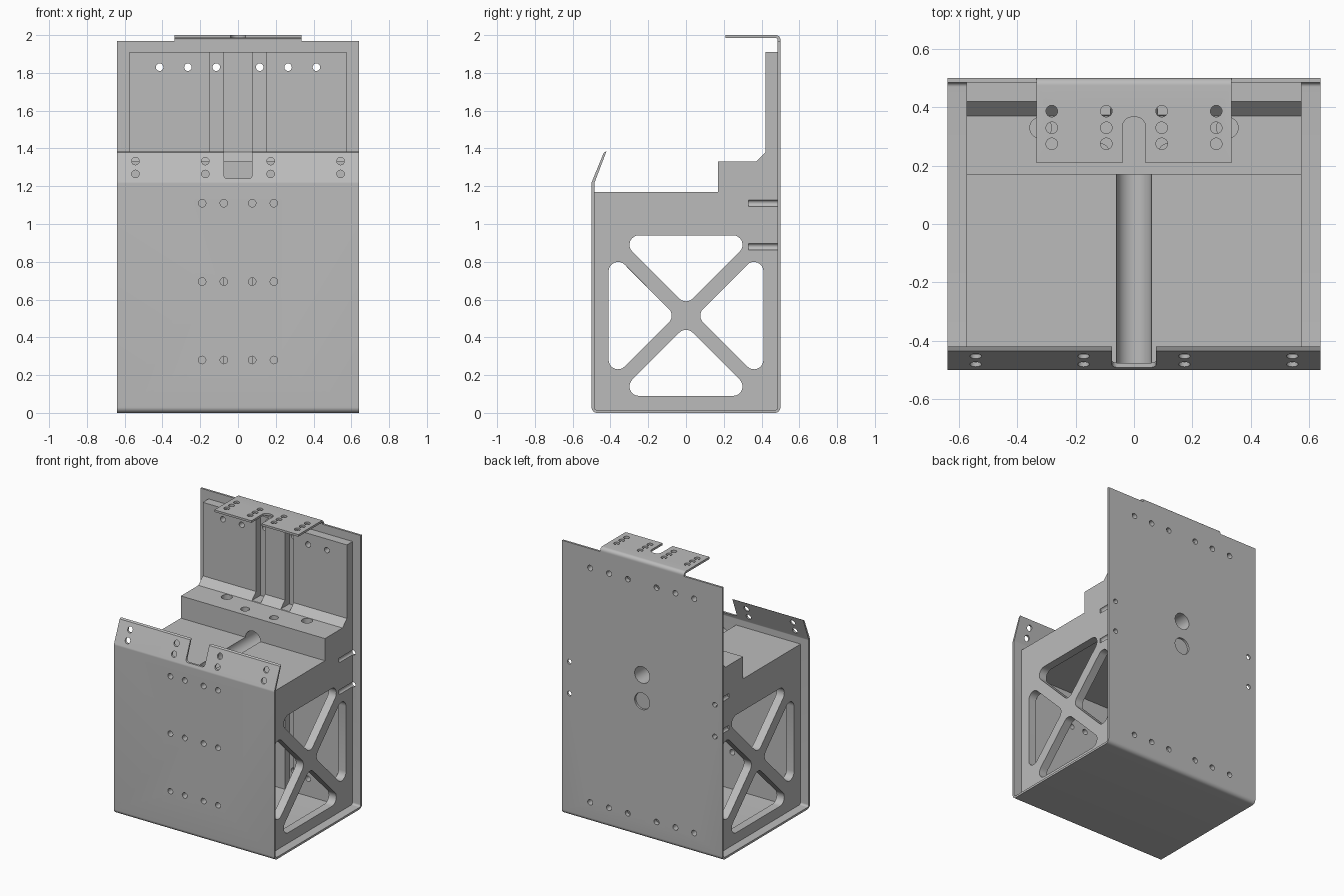
import bpy, bmesh, math
from mathutils import Vector

if "Cube" in bpy.data.objects:
    bpy.data.objects.remove(bpy.data.objects["Cube"])

grey = bpy.data.materials.new("plain grey")
grey.diffuse_color = (0.5, 0.5, 0.5, 1)
grey.use_nodes = True
grey.node_tree.nodes["Principled BSDF"].inputs["Base Color"].default_value = grey.diffuse_color

# axis the profile is extruded along -> 3D point from profile (u, v) and depth w
MAP = {'X': lambda u, v, w: (w, u, v),
       'Y': lambda u, v, w: (u, w, v),
       'Z': lambda u, v, w: (u, v, w)}


def rounded(pts, seg=8):
    """Round the corners of a polygon of (u, v, radius) points."""
    out = []
    n = len(pts)
    for i, (u, v, r) in enumerate(pts):
        p = Vector((u, v))
        if r == 0:
            out.append(p)
            continue
        a = (Vector(pts[i - 1][:2]) - p).normalized()
        b = (Vector(pts[(i + 1) % n][:2]) - p).normalized()
        half = a.angle(b) / 2
        c = p + (a + b).normalized() * (r / math.sin(half))
        s = p + a * (r / math.tan(half)) - c
        e = p + b * (r / math.tan(half)) - c
        turn = math.atan2(s.x * e.y - s.y * e.x, s.dot(e))
        for k in range(seg + 1):
            t = turn * k / seg
            out.append(c + Vector((s.x * math.cos(t) - s.y * math.sin(t),
                                   s.x * math.sin(t) + s.y * math.cos(t))))
    return out


def prism(name, pts, axis, lo, hi):
    bm = bmesh.new()
    f = MAP[axis]
    a = [bm.verts.new(f(p[0], p[1], lo)) for p in pts]
    b = [bm.verts.new(f(p[0], p[1], hi)) for p in pts]
    bm.faces.new(a)
    bm.faces.new(b[::-1])
    for i in range(len(a)):
        j = (i + 1) % len(a)
        bm.faces.new((a[i], b[i], b[j], a[j]))
    bmesh.ops.recalc_face_normals(bm, faces=bm.faces)
    me = bpy.data.meshes.new(name)
    bm.to_mesh(me)
    bm.free()
    me.materials.append(grey)
    ob = bpy.data.objects.new(name, me)
    bpy.context.collection.objects.link(ob)
    return ob


def box(name, x0, x1, y0, y1, z0, z1):
    return prism(name, [(x0, y0), (x1, y0), (x1, y1), (x0, y1)], 'Z', z0, z1)


def drill(axis, u, v, r, lo, hi, seg=24):
    pts = [(u + r * math.cos(2 * math.pi * k / seg),
            v + r * math.sin(2 * math.pi * k / seg)) for k in range(seg)]
    return prism("cutter", pts, axis, lo, hi)


def cut(ob, cutters):
    bpy.context.view_layer.objects.active = ob
    for c in cutters:
        m = ob.modifiers.new("cut", 'BOOLEAN')
        m.operation, m.solver, m.object = 'DIFFERENCE', 'EXACT', c
        bpy.ops.object.modifier_apply(modifier=m.name)
        bpy.data.objects.remove(c)


def rear_holes(z):
    return [drill('Y', s * x, z, 0.02, 0.3, 0.6, 16)
            for x in (0.115, 0.265, 0.415) for s in (-1, 1)]


def front_holes(zs):
    return [drill('Y', s * x, z, 0.02, -0.6, -0.4, 16)
            for z in zs for x in (0.075, 0.19) for s in (-1, 1)]


def side_slots(sides):
    return [drill('Y', s * 0.58, z, 0.0175, 0.33, 0.6, 16)
            for z in (0.88, 1.11) for s in sides]


def cable_bore():
    return [drill('Y', 0, 1.17, 0.06, -0.487, 0.6, 32)]


ROWS = (0.28, 0.695, 1.11)

# folded sheet: back, floor, front and leaning lip
sheet = prism("folded_sheet", rounded([
    (-0.435, 1.378, 0), (-0.5, 1.22, 0.03), (-0.5, 0, 0.03), (0.5, 0, 0.03),
    (0.5, 1.97, 0), (0.485, 1.97, 0), (0.485, 0.015, 0.015),
    (-0.485, 0.015, 0.015), (-0.485, 1.217, 0.02), (-0.421, 1.385, 0)]),
    'X', -0.64, 0.64)
lip_slot = prism("cutter", rounded([(-0.075, 1.24, 0.02), (0.075, 1.24, 0.02),
                                    (0.075, 1.5, 0), (-0.075, 1.5, 0)]),
                 'Y', -0.6, -0.3)
lip_holes = [drill('Y', s * x, z, 0.02, -0.6, -0.3, 16)
             for x in (0.173, 0.543) for z in (1.265, 1.333) for s in (-1, 1)]
cut(sheet, [lip_slot] + lip_holes + rear_holes(0.14) + rear_holes(1.83)
    + front_holes(ROWS) + side_slots((-1, 1))
    + [drill('Y', 0, z, 0.06, 0.4, 0.6, 32) for z in (0.98, 1.17)])

# top mounting tab with slot and hole grid
tab = prism("top_tab", rounded([
    (0.5, 1.97, 0), (0.5, 2.0, 0.025), (0.21, 2.0, 0), (0.21, 1.985, 0),
    (0.485, 1.985, 0.01), (0.485, 1.97, 0)]), 'X', -0.335, 0.335)
tab_slot = prism("cutter", rounded([(-0.04, 0.1, 0), (0.04, 0.1, 0),
                                    (0.04, 0.367, 0.035), (-0.04, 0.367, 0.035)]),
                 'Z', 1.9, 2.1)
cut(tab, [tab_slot] + [drill('Z', s * x, y, 0.02, 1.9, 2.1, 16)
                       for x in (0.095, 0.282) for y in (0.275, 0.33, 0.387)
                       for s in (-1, 1)])

# truss side panels: four rounded triangular windows around the centre
for s, name in ((-1, "left_side_panel"), (1, "right_side_panel")):
    x0, x1 = sorted((s * 0.515, s * 0.575))
    panel = box(name, x0, x1, -0.485, 0.485, 0.015, 1.17)
    windows = []
    for k in range(4):
        near, far = (0.055, 0.425) if k % 2 else (0.055, 0.41)
        w = far - near
        q = k * math.pi / 2
        tri = [(near, 0), (far, w), (far, -w)]
        pts = [(a * math.cos(q) - b * math.sin(q),
                0.515 + a * math.sin(q) + b * math.cos(q), 0.05) for a, b in tri]
        windows.append(prism("cutter", rounded(pts), 'X', x0 - 0.1, x1 + 0.1))
    cut(panel, windows + side_slots((s,)))

# front and rear inner walls
front_wall = box("front_wall", -0.515, 0.515, -0.485, -0.42, 0.015, 0.95)
cut(front_wall, front_holes(ROWS[:2]))
rear_wall = box("rear_wall", -0.515, 0.515, 0.42, 0.485, 0.015, 0.95)
cut(rear_wall, [box("cutter", x, x + 0.07, 0.4, 0.47, 0.0, 1.0)
                for x in (-0.15, 0.08)] + rear_holes(0.14))

# deck with half-round cable groove
deck = box("deck", -0.515, 0.515, -0.485, 0.485, 0.95, 1.17)
cut(deck, cable_bore() + front_holes(ROWS[2:]))

# stepped block rising into the upper backing plate
step = prism("stepped_back_block", [
    (0.17, 1.17), (0.485, 1.17), (0.485, 1.91), (0.42, 1.91),
    (0.42, 1.38), (0.37, 1.33), (0.17, 1.33)], 'X', -0.575, 0.575)
cut(step, [box("cutter", x, x + 0.07, 0.368, 0.47, 1.333, 2.0)
           for x in (-0.15, 0.08)]
    + cable_bore() + rear_holes(1.83)
    + [drill('Z', s * x, y, r, 1.2, 1.5) for s in (-1, 1)
       for x, y, r in ((0.32, 0.33, 0.037), (0.115, 0.245, 0.03))])

# smooth only the bends and bores
for ob in bpy.context.collection.objects:
    ob.select_set(True)
bpy.ops.object.shade_smooth_by_angle(angle=math.radians(30))
